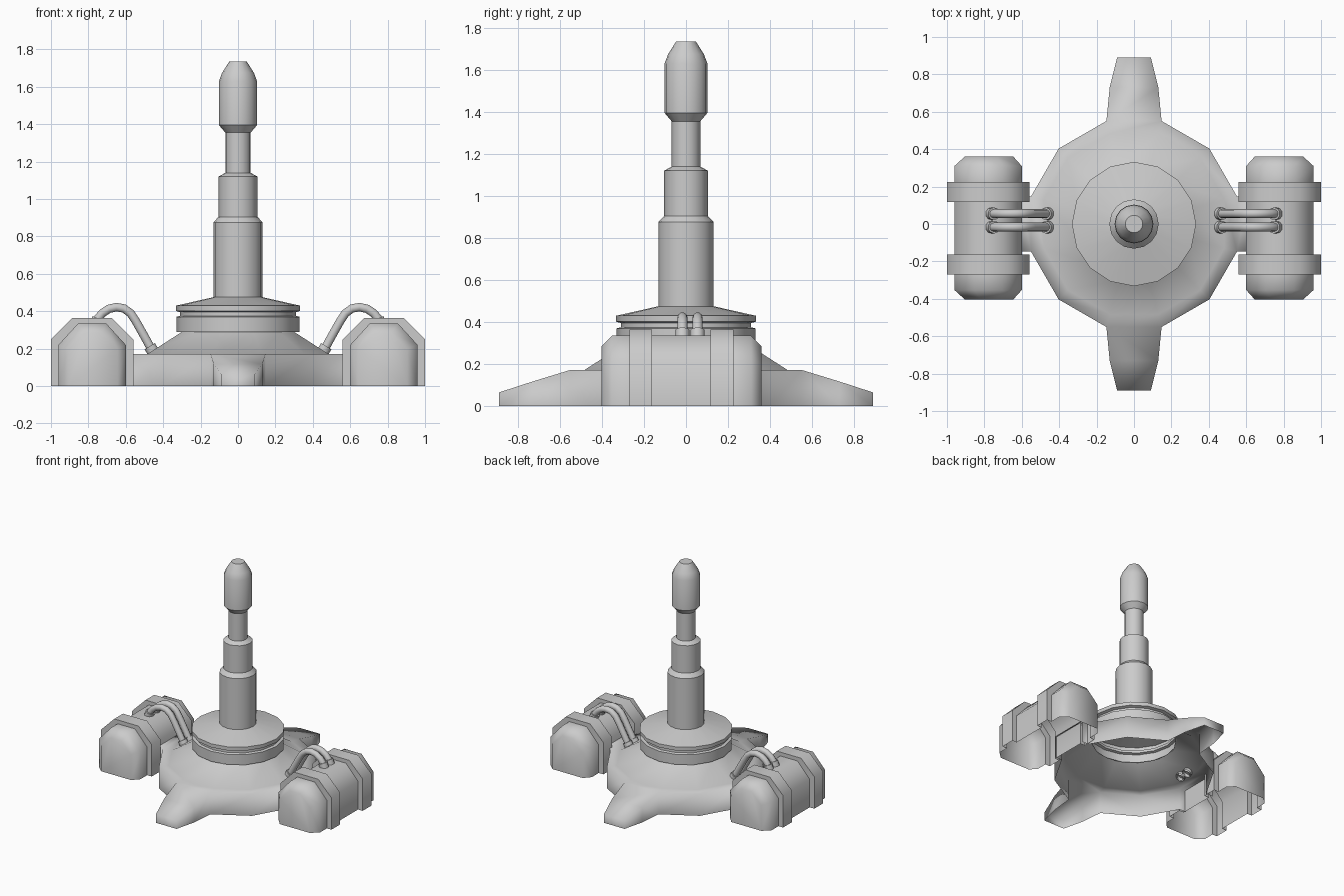
import bpy, bmesh, math
from mathutils import Vector

if "Cube" in bpy.data.objects:
    bpy.data.objects.remove(bpy.data.objects["Cube"])


def finish(bm, name, angle):
    bmesh.ops.remove_doubles(bm, verts=bm.verts, dist=0.0005)
    bmesh.ops.recalc_face_normals(bm, faces=bm.faces)
    me = bpy.data.meshes.new(name)
    bm.to_mesh(me)
    bm.free()
    ob = bpy.data.objects.new(name, me)
    bpy.context.collection.objects.link(ob)
    bpy.ops.object.select_all(action='DESELECT')
    bpy.context.view_layer.objects.active = ob
    ob.select_set(True)
    bpy.ops.object.shade_smooth_by_angle(angle=math.radians(angle))
    return ob


def loft(bm, rings, closed):
    """Bridge equal-length point rows with quads; returns the vertex rows."""
    rows = [[bm.verts.new(p) for p in r] for r in rings]
    for a, b in zip(rows, rows[1:]):
        n = len(a)
        for i in range(n if closed else n - 1):
            j = (i + 1) % n
            bm.faces.new((a[i], a[j], b[j], b[i]))
    return rows


def lathe_rings(profile, sides, offset=0.0):
    return [[(r * math.cos(2 * math.pi * i / sides + offset),
              r * math.sin(2 * math.pi * i / sides + offset), z)
             for i in range(sides)] for r, z in profile]


def mirror_x(ob):
    ob.modifiers.new("Mirror", 'MIRROR').use_axis = (True, False, False)


# Hollow twelve-sided base, with feet front/back and bridges to the pods
bm = bmesh.new()
loft(bm, lathe_rings([(0.57, 0), (0.57, 0.172), (0.50, 0.172), (0.31, 0.29)], 12,
                     math.radians(15)), True)
bm.faces.ensure_lookup_table()
openings = [f for f in bm.faces
            if f.calc_center_median().z < 0.1
            and min(abs(f.calc_center_median().x), abs(f.calc_center_median().y)) < 0.01]
bmesh.ops.delete(bm, geom=openings, context='FACES')


def arch(w, d, h, along_y, s):
    pts = [(-w, d, 0), (-w, d, h), (w, d, h), (w, d, 0)]
    return [(x, s * y, z) if along_y else (s * y, x, z) for x, y, z in pts]


half, face = 0.57 * math.sin(math.radians(15)), 0.57 * math.cos(math.radians(15))
for s in (1, -1):
    rows = loft(bm, [arch(half, face, 0.172, True, s), arch(0.13, 0.73, 0.117, True, s),
                     arch(0.09, 0.89, 0.065, True, s)], False)
    bm.faces.new(rows[-1])
    loft(bm, [arch(half, face, 0.172, False, s), arch(half, 0.61, 0.172, False, s)], False)
finish(bm, "base", 95)

# Turntable ring and stepped column
bm = bmesh.new()
profile = [(0.30, 0.29), (0.33, 0.29), (0.33, 0.37), (0.31, 0.375), (0.31, 0.395),
           (0.332, 0.402), (0.332, 0.43), (0.132, 0.475), (0.132, 0.875), (0.104, 0.905),
           (0.104, 1.12), (0.068, 1.14), (0.068, 1.355), (0.102, 1.395), (0.102, 1.63),
           (0.085, 1.675), (0.047, 1.735)]
rows = loft(bm, lathe_rings(profile, 16), True)
bm.faces.new(rows[-1])
finish(bm, "column", 35)

# Side pods: chamfered arch sections along y, open underneath
bm = bmesh.new()
body = (0.60, 0.96, 0.22, 0.335, 0.105)
band = (0.56, 1.00, 0.25, 0.365, 0.115)
cap = (0.645, 0.905, 0.20, 0.285, 0.085)


def section(shape, y):
    x0, x1, z0, z1, c = shape
    return [(x0, y, 0), (x0, y, z0), (x0 + c, y, z1), (x1 - c, y, z1), (x1, y, z0), (x1, y, 0)]


stations = [(cap, -0.403), (body, -0.353), (body, -0.27), (band, -0.27), (band, -0.162),
            (body, -0.162), (body, 0.117), (band, 0.117), (band, 0.225), (body, 0.225),
            (body, 0.31), (cap, 0.36)]
rows = loft(bm, [section(s, y) for s, y in stations], False)
bm.faces.new(rows[0])
bm.faces.new(rows[-1])
mirror_x(finish(bm, "side_pod", 50))


# Paired hoses with collars at both ends
def tube(bm, pts, radius, sides=10):
    pts = [Vector((x, 0, z)) for x, z in pts]
    rings = []
    for i, p in enumerate(pts):
        t = (pts[min(i + 1, len(pts) - 1)] - pts[max(i - 1, 0)]).normalized()
        side = Vector((0, 1, 0))
        up = t.cross(side)
        rings.append([p + radius * (math.cos(2 * math.pi * k / sides) * side
                                    + math.sin(2 * math.pi * k / sides) * up)
                      for k in range(sides)])
    return loft(bm, rings, True)


path = [(0.445, 0.165), (0.50, 0.265), (0.545, 0.345), (0.575, 0.39), (0.61, 0.415),
        (0.65, 0.422), (0.69, 0.413), (0.725, 0.39), (0.75, 0.36), (0.765, 0.32)]
for n, y in enumerate((0.055, -0.017)):
    bm = bmesh.new()
    tube(bm, path, 0.024)
    for ends in (((0.445, 0.168), (0.472, 0.213)), ((0.762, 0.325), (0.748, 0.362))):
        rows = tube(bm, ends, 0.034)
        bm.faces.new(rows[-1])
    bmesh.ops.translate(bm, verts=bm.verts, vec=(0, y, 0))
    mirror_x(finish(bm, f"hose_{n + 1}", 50))
